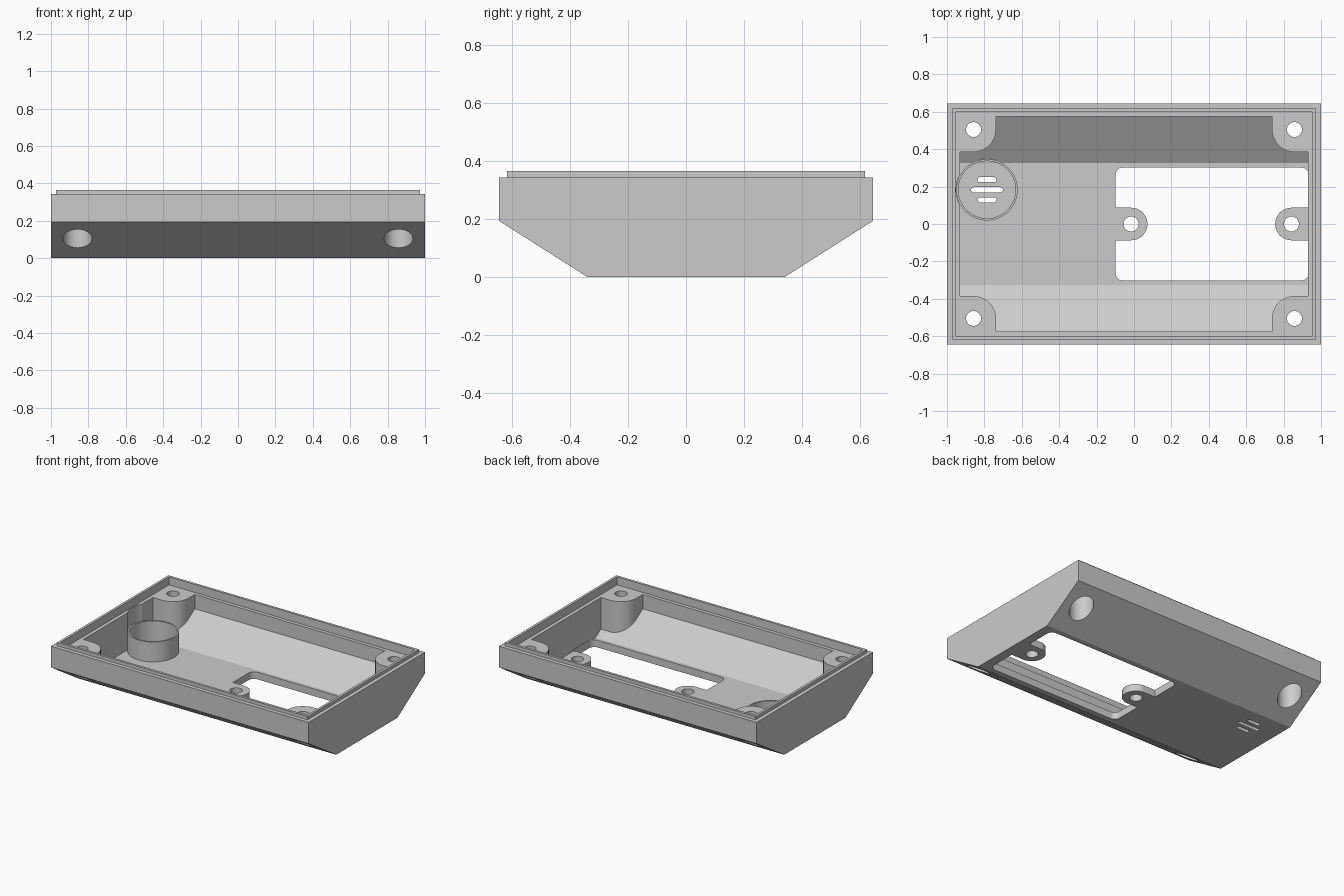
import bpy, bmesh, math
from mathutils import Vector

if "Cube" in bpy.data.objects:
    bpy.data.objects.remove(bpy.data.objects["Cube"], do_unlink=True)

# Single plastic colour
grey = bpy.data.materials.new("light_grey_plastic")
grey.use_nodes = True
COLOUR = (0.6, 0.6, 0.6, 1)
grey.diffuse_color = COLOUR
grey.node_tree.nodes["Principled BSDF"].inputs["Base Color"].default_value = COLOUR


def prism(name, pts, lo, hi, axis="z"):
    """Extrude a closed outline along z (xy points) or x (yz points)."""
    bm = bmesh.new()
    place = (lambda p, t: (p[0], p[1], t)) if axis == "z" else (lambda p, t: (t, p[0], p[1]))
    face = bm.faces.new([bm.verts.new(place(p, lo)) for p in pts])
    new = bmesh.ops.extrude_face_region(bm, geom=[face])["geom"]
    shift = Vector((0, 0, hi - lo) if axis == "z" else (hi - lo, 0, 0))
    bmesh.ops.translate(bm, verts=[v for v in new if isinstance(v, bmesh.types.BMVert)], vec=shift)
    bmesh.ops.recalc_face_normals(bm, faces=bm.faces)
    mesh = bpy.data.meshes.new(name)
    bm.to_mesh(mesh)
    bm.free()
    mesh.materials.append(grey)
    ob = bpy.data.objects.new(name, mesh)
    bpy.context.collection.objects.link(ob)
    return ob


def rounded(x0, x1, y0, y1, r, n=16):
    """Rounded rectangle outline; r = half the size gives a circle or slot."""
    pts = []
    for i, (cx, cy) in enumerate([(x1 - r, y1 - r), (x0 + r, y1 - r), (x0 + r, y0 + r), (x1 - r, y0 + r)]):
        for k in range(n + 1):
            a = math.pi / 2 * (i + k / n)
            p = (cx + r * math.cos(a), cy + r * math.sin(a))
            if all(math.dist(p, q) > 1e-5 for q in pts[-1:] + pts[:1]):
                pts.append(p)
    return pts


def circle(x, y, r, n=64):
    return [(x + r * math.cos(2 * math.pi * i / n), y + r * math.sin(2 * math.pi * i / n)) for i in range(n)]


def box(x, y):
    return [(-x, -y), (x, -y), (x, y), (-x, y)]


def combine(target, tool, operation="DIFFERENCE"):
    """Apply a boolean and discard the helper."""
    tool.hide_render = True
    mod = target.modifiers.new("cut", "BOOLEAN")
    mod.operation, mod.solver, mod.object = operation, "EXACT", tool
    bpy.context.view_layer.objects.active = target
    bpy.ops.object.modifier_apply(modifier=mod.name)
    bpy.data.objects.remove(tool, do_unlink=True)


CORNERS = [(sx, sy) for sx in (-1, 1) for sy in (-1, 1)]
BX, BY, BR = 0.858, 0.505, 0.12          # corner boss centre and radius
SX, SY = -0.786, 0.183                   # speaker centre
FLOOR, LEDGE = 0.05, 0.31

# Outer shell with sloped lower sides, plus the raised lip
shell = prism("case_shell", [(-0.645, 0.343), (-0.645, 0.194), (-0.34, 0), (0.34, 0),
                             (0.645, 0.194), (0.645, 0.343)], -1, 1, "x")
combine(shell, prism("lip", box(0.972, 0.617), 0.25, 0.366), "UNION")

# Cavity that leaves the four corner bosses standing
cavity = prism("cavity", [(-0.575, 0.6), (-0.575, 0.209), (-0.326, FLOOR), (0.326, FLOOR),
                          (0.575, 0.209), (0.575, 0.6)], -0.93, 0.93, "x")
for sx, sy in CORNERS:
    arc = [(BX - BR * math.cos(math.pi / 2 * k / 20), BY - BR * math.sin(math.pi / 2 * k / 20)) for k in range(21)]
    outline = arc + [(1.1, BY - BR), (1.1, 0.8), (BX - BR, 0.8)]
    combine(cavity, prism("boss", [(sx * x, sy * y) for x, y in outline], -0.2, 1))
combine(shell, cavity)

# Ledge inside the lip, level with the boss tops
combine(shell, prism("ledge", box(0.955, 0.6), LEDGE, 0.6))

# Screw holes with counterbores from below
for sx, sy in CORNERS:
    combine(shell, prism("screw_hole", circle(sx * BX, sy * BY, 0.04, 48), -0.1, 0.6))
    combine(shell, prism("counterbore", circle(sx * BX, sy * BY, 0.077), -0.1, 0.25))

# Floor window with a screw tab at each end
window = prism("window", rounded(-0.1, 0.935, -0.302, 0.302, 0.04, 8), -0.1, 0.06)
for x0, x1 in ((-0.4, 0.072), (0.755, 1.2)):
    combine(window, prism("tab", rounded(x0, x1, -0.087, 0.087, 0.087), -0.3, 0.3))
combine(shell, window)
for x in (-0.015, 0.842):
    combine(shell, prism("tab_hole", circle(x, 0, 0.04, 48), -0.1, 0.15))

# Wall clearance around the speaker and its three sound slots
combine(shell, prism("speaker_notch", circle(SX, SY, 0.165, 80), 0.0515, 0.6))
for dy, half in ((-0.054, 0.05), (0, 0.085), (0.054, 0.05)):
    slot = rounded(SX - half, SX + half, SY + dy - 0.0135, SY + dy + 0.0135, 0.0125, 6)
    combine(shell, prism("slot", slot, -0.1, 0.15))

# Speaker holder ring
ring = prism("speaker_ring", circle(SX, SY, 0.164, 80), 0.04, 0.19)
combine(ring, prism("ring_bore", circle(SX, SY, 0.153, 80), -0.1, 0.4))

# Smooth the round walls, keep edges sharp
for ob in (shell, ring):
    bpy.ops.object.select_all(action="DESELECT")
    ob.select_set(True)
    bpy.context.view_layer.objects.active = ob
    bpy.ops.object.shade_smooth_by_angle(angle=math.radians(25))
